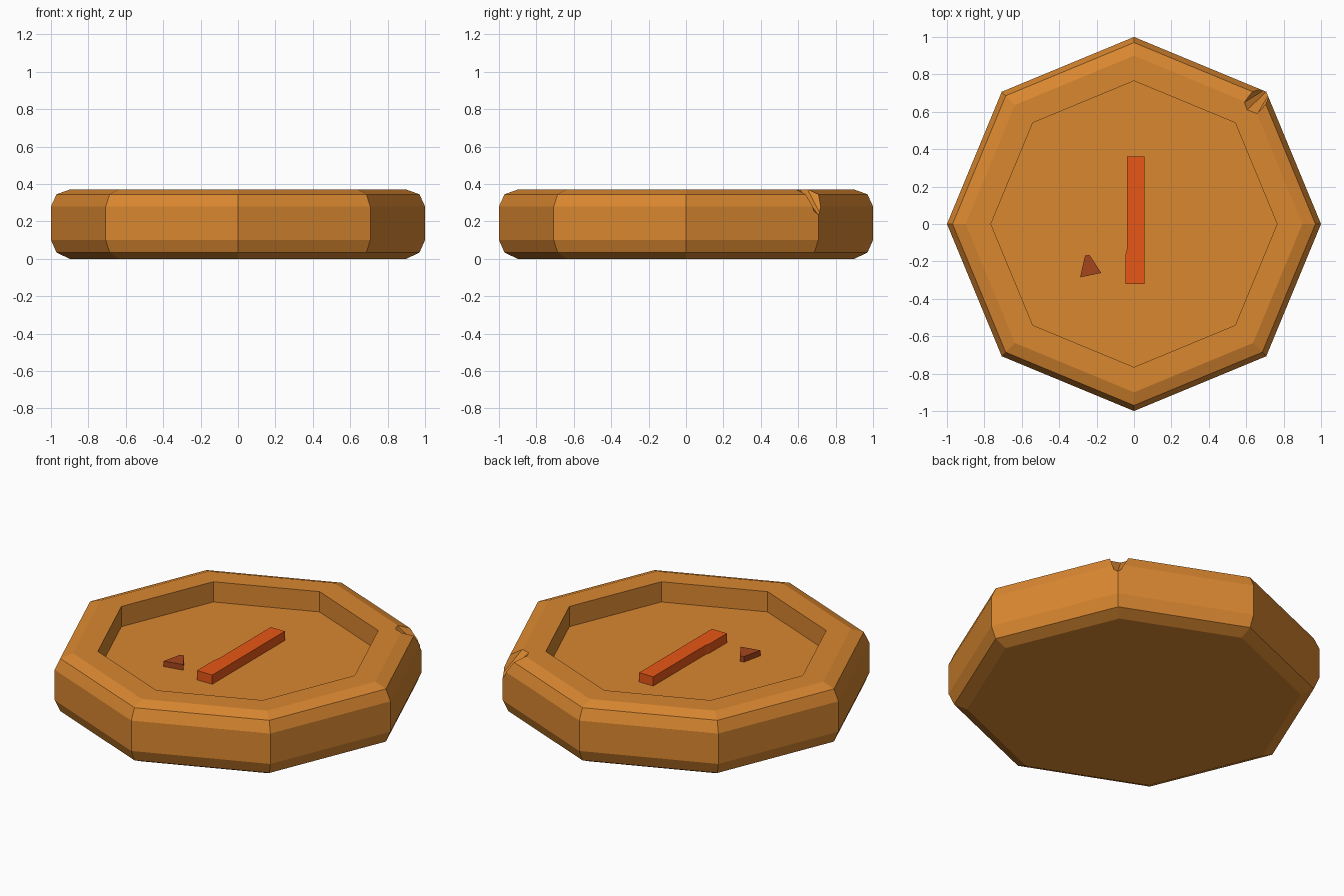
import bpy, bmesh, math
from mathutils import Vector

if "Cube" in bpy.data.objects:
    bpy.data.objects.remove(bpy.data.objects["Cube"])


def material(name, rgb):
    m = bpy.data.materials.new(name)
    m.diffuse_color = (*rgb, 1)
    m.use_nodes = True
    m.node_tree.nodes["Principled BSDF"].inputs["Base Color"].default_value = m.diffuse_color
    return m


def finish(name, bm, mat=None):
    bmesh.ops.recalc_face_normals(bm, faces=bm.faces)
    me = bpy.data.meshes.new(name)
    bm.to_mesh(me)
    bm.free()
    ob = bpy.data.objects.new(name, me)
    bpy.context.collection.objects.link(ob)
    if mat:
        me.materials.append(mat)
    return ob


def prism(name, outline, z0, z1, mat):
    bm = bmesh.new()
    face = bm.faces.new([bm.verts.new((x, y, z0)) for x, y in outline])
    top = bmesh.ops.extrude_face_region(bm, geom=[face], use_keep_orig=True)["geom"]
    for v in top:
        if isinstance(v, bmesh.types.BMVert):
            v.co.z = z1
    return finish(name, bm, mat)


gold = material("coin_orange", (0.70, 0.245, 0.03))
red = material("mark_red", (0.80, 0.095, 0.008))
rust = material("chip_rust", (0.38, 0.06, 0.012))

# Octagonal coin body: ring profile from the underside over the rim to the recess floor
FLOOR = 0.25
profile = [(0.90, 0), (0.97, 0.033), (1.0, 0.10), (1.0, 0.28),
           (0.97, 0.345), (0.90, 0.37), (0.765, 0.37), (0.765, FLOOR)]
SIDES = 8
bm = bmesh.new()
rings = [[bm.verts.new((r * math.cos(math.tau * i / SIDES),
                        r * math.sin(math.tau * i / SIDES), z))
          for i in range(SIDES)] for r, z in profile]
for a, b in zip(rings, rings[1:]):
    for i in range(SIDES):
        j = (i + 1) % SIDES
        bm.faces.new((a[i], a[j], b[j], b[i]))
bm.faces.new(rings[0][::-1])
bm.faces.new(rings[-1])
coin = finish("coin_body", bm, gold)

# V-shaped nick in the back right corner of the rim
inner = [Vector(p) for p in ((0.605, 0.61, 0.37), (0.59, 0.65, 0.37), (0.66, 0.59, 0.37))]
outer = [Vector(p) for p in ((0.707, 0.707, 0.235), (0.635, 0.715, 0.348), (0.715, 0.65, 0.34))]
outer = [a + (b - a) * 1.5 for a, b in zip(inner, outer)]
bm = bmesh.new()
for p in inner + outer:
    bm.verts.new(p)
    bm.verts.new((p.x, p.y, 0.5))
hull = bmesh.ops.convex_hull(bm, input=bm.verts)
loose = [v for v in bm.verts if not v.link_faces]
bmesh.ops.delete(bm, geom=loose, context="VERTS")
cutter = finish("nick_cutter", bm, gold)
cutter.hide_render = True
cutter.hide_set(True)
cut = coin.modifiers.new("nick", "BOOLEAN")
cut.operation = "DIFFERENCE"
cut.solver = "EXACT"
cut.object = cutter

# Raised bar in the middle of the recess, with a slight step on its left edge
prism("center_bar", [(-0.045, -0.32), (0.055, -0.32), (0.055, 0.36),
                     (-0.037, 0.36), (-0.037, -0.13), (-0.045, -0.16)],
      FLOOR - 0.01, 0.305, red)

# Small loose chip beside the bar
prism("small_chip", [(-0.288, -0.285), (-0.175, -0.262), (-0.238, -0.165), (-0.262, -0.17)],
      FLOOR - 0.01, 0.283, rust)
